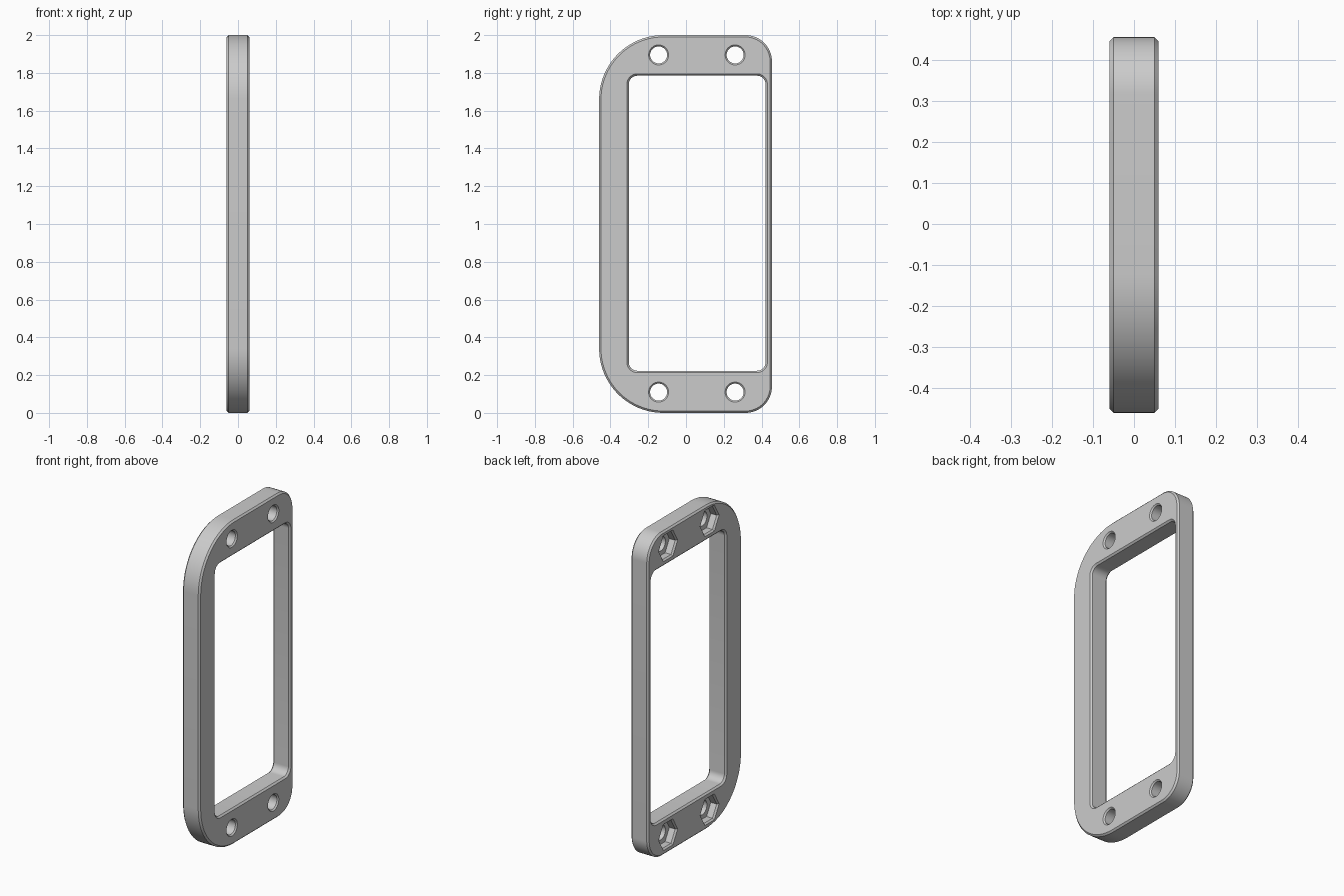
import bpy, bmesh, math

if "Cube" in bpy.data.objects:
    bpy.data.objects.remove(bpy.data.objects["Cube"])


def rounded_rect(y0, y1, z0, z1, r_left, r_right, off, seg):
    """Rounded outline in the YZ plane, grown by off around fixed corner centres."""
    pts = []
    corners = [(y1 - r_right, z1 - r_right, r_right, 0),
               (y0 + r_left, z1 - r_left, r_left, 90),
               (y0 + r_left, z0 + r_left, r_left, 180),
               (y1 - r_right, z0 + r_right, r_right, 270)]
    for cy, cz, r, start in corners:
        for i in range(seg + 1):
            a = math.radians(start + 90 * i / seg)
            pts.append((cy + (r + off) * math.cos(a), cz + (r + off) * math.sin(a)))
    return pts


def polygon(y, z, r, n):
    return [(y + r * math.cos(2 * math.pi * i / n),
             z + r * math.sin(2 * math.pi * i / n)) for i in range(n)]


def loft(name, sections):
    """Closed solid through matching YZ outlines at increasing x."""
    bm = bmesh.new()
    loops = [[bm.verts.new((x, y, z)) for y, z in pts] for x, pts in sections]
    n = len(loops[0])
    for a, b in zip(loops, loops[1:]):
        for i in range(n):
            j = (i + 1) % n
            bm.faces.new((a[i], a[j], b[j], b[i]))
    bm.faces.new(loops[0])
    bm.faces.new(loops[-1])
    bmesh.ops.recalc_face_normals(bm, faces=bm.faces)
    mesh = bpy.data.meshes.new(name)
    bm.to_mesh(mesh)
    bm.free()
    ob = bpy.data.objects.new(name, mesh)
    bpy.context.collection.objects.link(ob)
    return ob


T, C = 0.06, 0.01  # half thickness, edge chamfer

# Outer plate with chamfered rim
plate = loft("frame_plate", [
    (x, rounded_rect(-0.46, 0.455, 0, 2, 0.34, 0.14, off, 20))
    for x, off in ((-T, -C), (-T + C, 0), (T - C, 0), (T, -C))])

# Window opening, flared at both faces to leave a chamfer
cutters = [loft("window_cutter", [
    (x, rounded_rect(-0.303, 0.421, 0.223, 1.785, 0.045, 0.045, off, 8))
    for x, off in ((-T - C, 2 * C), (-T + C, 0), (T - C, 0), (T + C, 2 * C))])]

# Bolt holes with hexagonal nut pockets on the -x face
for y in (-0.145, 0.26):
    for z in (0.11, 1.895):
        cutters.append(loft("nut_pocket_cutter", [
            (x, polygon(y, z, r, 6))
            for x, r in ((-T - C, 0.103), (-T + C, 0.083), (-0.01, 0.083))]))
        cutters.append(loft("bolt_hole_cutter", [
            (x, polygon(y, z, r, 40))
            for x, r in ((-0.03, 0.045), (T - 0.008, 0.045), (T + 0.01, 0.063))]))

# Cut everything out of the plate
bpy.context.view_layer.objects.active = plate
plate.select_set(True)
for cutter in cutters:
    cutter.hide_render = True
    mod = plate.modifiers.new("cut", "BOOLEAN")
    mod.operation = "DIFFERENCE"
    mod.solver = "EXACT"
    mod.object = cutter
    bpy.ops.object.modifier_apply(modifier=mod.name)
    bpy.data.objects.remove(cutter, do_unlink=True)

bpy.ops.object.shade_smooth_by_angle(angle=math.radians(25))
